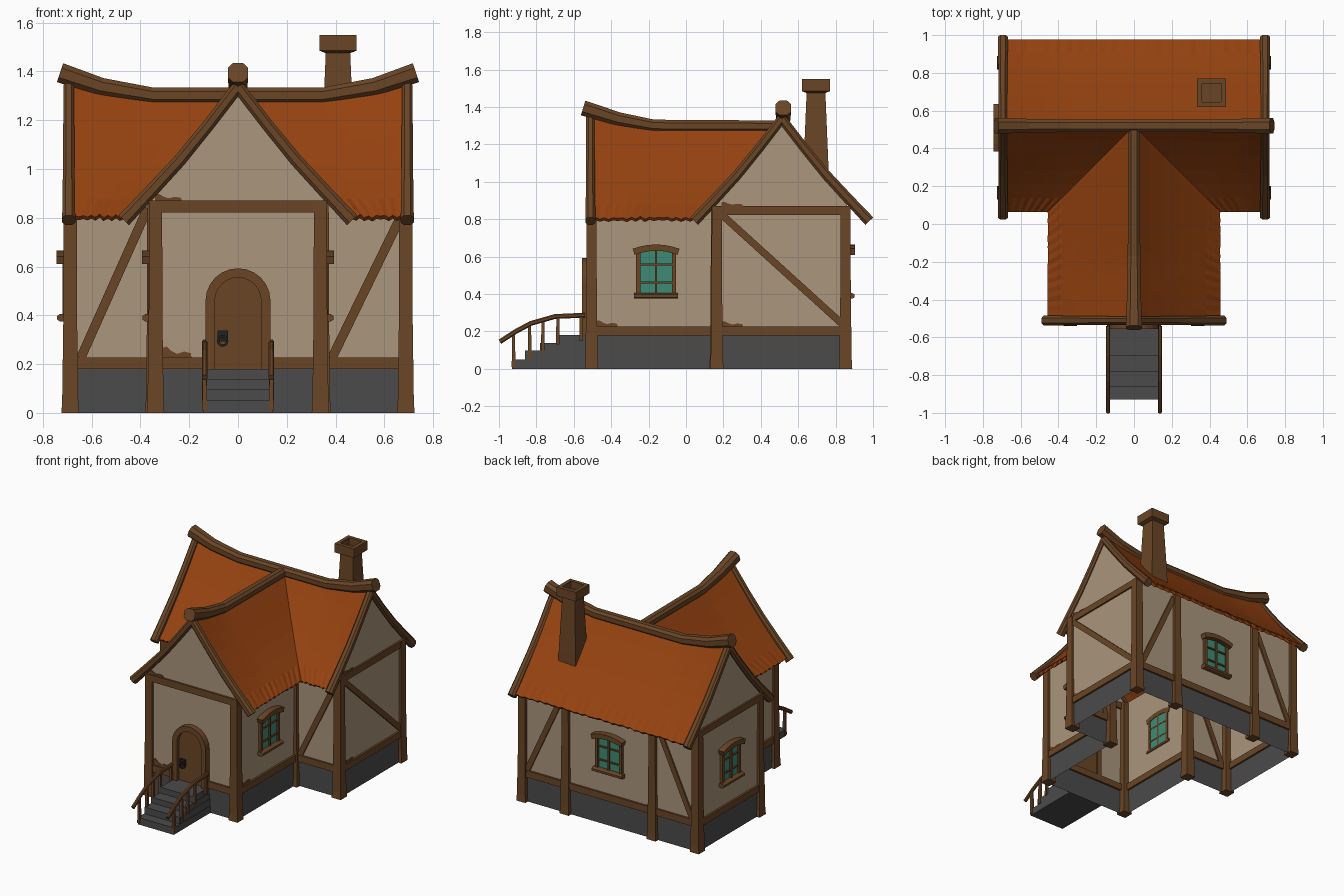
import bpy, bmesh, math, random
from mathutils import Vector as V

if "Cube" in bpy.data.objects:
    bpy.data.objects.remove(bpy.data.objects["Cube"])

random.seed(4)

def material(name, c):
    m = bpy.data.materials.new(name)
    m.diffuse_color = (*c, 1)
    m.use_nodes = True
    m.node_tree.nodes["Principled BSDF"].inputs["Base Color"].default_value = m.diffuse_color
    return m

WOOD = material("brown wood", (0.143, 0.060, 0.019))
WALL = material("beige plaster", (0.404, 0.305, 0.200))
ROOF = material("orange roof", (0.300, 0.054, 0.005))
STONE = material("grey stone", (0.070, 0.070, 0.070))
GLASS = material("green glass", (0.048, 0.260, 0.180))
METAL = material("dark metal", (0.015, 0.015, 0.016))

def mesh(name, verts, faces, mat, fix=True, smooth=False):
    bm = bmesh.new()
    vs = [bm.verts.new(v) for v in verts]
    for f in faces:
        bm.faces.new([vs[i] for i in f])
    if fix:
        bmesh.ops.recalc_face_normals(bm, faces=bm.faces)
    me = bpy.data.meshes.new(name)
    bm.to_mesh(me)
    bm.free()
    me.materials.append(mat)
    ob = bpy.data.objects.new(name, me)
    bpy.context.collection.objects.link(ob)
    return ob

def rings(name, loops, mat):
    """Skin a list of equal vertex loops and cap both ends."""
    n = len(loops[0])
    faces = [(r*n+i, r*n+(i+1) % n, (r+1)*n+(i+1) % n, (r+1)*n+i)
             for r in range(len(loops)-1) for i in range(n)]
    faces += [tuple(range(n)), tuple((len(loops)-1)*n+i for i in range(n))]
    return mesh(name, [v for l in loops for v in l], faces, mat)

SQUARE = [(-1, -1), (1, -1), (1, 1), (-1, 1)]
ROUND = [(-1, -.5), (-.5, -1), (.5, -1), (1, -.5), (1, .5), (.5, 1), (-.5, 1), (-1, .5)]

def sweep(name, pts, w, h, out, mat=WOOD, shape=SQUARE, scales=None):
    """Timber along a path; h is the half size along 'out', w across it."""
    pts = [V(p) for p in pts]
    loops = []
    for i, p in enumerate(pts):
        t = (pts[min(i+1, len(pts)-1)] - pts[max(i-1, 0)]).normalized()
        side = t.cross(V(out)).normalized()
        up = side.cross(t)
        k = scales[i] if scales else 1
        loops.append([p + side*a*w*k + up*b*h*k for a, b in shape])
    return rings(name, loops, mat)

def stack(name, x, y, levels, mat=WOOD):
    """Square column from (z, half width) levels."""
    return rings(name, [[V((x+a*r, y+b*r, z)) for a, b in SQUARE] for z, r in levels], mat)

def plate(name, pts, depth, mat):
    d = V(depth)
    return rings(name, [[V(p) for p in pts], [V(p)+d for p in pts]], mat)

# Walls and stone base follow a T-shaped plan, open below
PLAN = [(-.35, -.515), (.35, -.515), (.35, .155), (.70, .155),
        (.70, .86), (-.70, .86), (-.70, .155), (-.35, .155)]
def wall_band(name, z0, z1, mat):
    n = len(PLAN)
    mesh(name, [(x, y, z) for z in (z0, z1) for x, y in PLAN],
         [(i, (i+1) % n, n+(i+1) % n, n+i) for i in range(n)], mat, False)
wall_band("stone_base", 0, .18, STONE)
wall_band("plaster_walls", .18, .875, WALL)

for i, a in enumerate(PLAN):
    b = PLAN[(i+1) % len(PLAN)]
    out = V((b[1]-a[1], a[0]-b[0], 0)).normalized()
    sweep("sill_beam", [(*a, .203), (*b, .203)], .024, .014, out)

# Posts, flared at the foot
for s in (-1, 1):
    for x, y in [(.338, -.505), (.345, .16), (.688, .165), (.688, .853), (.345, .853)]:
        stack("post", s*x, y, [(0, .036), (.05, .033), (.4, .028), (.87, .027)])

# Roof shape shared by panels, gables and rakes
RY, HALF = .52, .45
def lift(t):
    return max(0, t)**1.3
def main_t(x):
    return (abs(x)-.35)/.38
def wing_t(y):
    return (-.17-y)/.38
def roof_z(s, t):
    return .80 + s*(.487 + .062*lift(t)) - .10*s*(1-s)

def panel(name, f, n, m=6):
    vs = []
    for i in range(n+1):
        for j in range(m+1):
            v = V(f(i/n, j/m))
            if j == 0:
                v.z += random.uniform(-.004, .004) + (.004 if i % 2 else -.004)
            vs.append(v)
    k = m+1
    ob = mesh(name, vs, [(i*k+j, i*k+k+j, i*k+k+j+1, i*k+j+1)
                         for i in range(n) for j in range(m)], ROOF)
    mod = ob.modifiers.new("thickness", "SOLIDIFY")
    mod.thickness, mod.offset = .02, 0

def back(u, s):
    x = -.685 + 1.37*u
    return x, RY + HALF*(1-s), roof_z(s, main_t(x))
panel("back_roof", back, 46)
for sg in (-1, 1):
    def front(u, s):
        x = .685 + (HALF*(1-s) - .685)*u
        return sg*x, RY - HALF*(1-s), roof_z(s, main_t(x))
    def wing(u, s):
        y = -.51 + (RY - HALF*(1-s) + .51)*u
        return sg*HALF*(1-s), y, roof_z(s, wing_t(y))
    panel("front_roof", front, 14)
    panel("wing_roof", wing, 24)

# Gable walls, tie beams and rake timbers
def gable(name, place, t, half):
    s0 = 1 - half/HALF
    prof = [(half*(1-i/6), roof_z(s0+(1-s0)*i/6, t)-.008) for i in range(7)]
    pts = [(-half, .85)] + [(-o, z) for o, z in prof] + [(o, z) for o, z in prof[-2::-1]] + [(half, .85)]
    mesh(name+"_gable", [place(o, z, 0) for o, z in pts], [tuple(range(len(pts)))], WALL)
    n = place(0, 0, 1) - place(0, 0, 0)
    sweep(name+"_tie_beam", [place(-half, .846, 0), place(half, .846, 0)], .024, .014, n)
    for sg in (-1, 1):
        path = [place(sg*o, z, -.004) for o, z in
                [(0, 1.338), (.12, 1.182), (.24, 1.035), (.36, .905), (.468, .79)]]
        sweep(name+"_rake", path, .027, .025, n, WOOD, ROUND, [.9, .9, .95, 1, 1.08])
gable("wing", lambda o, z, d: V((o, -.515-d, z)), .9, .35)
for sg in (-1, 1):
    gable("main", lambda o, z, d: V((sg*(.698+d), RY-.008+o, z)), .9, .35)

# Sagging ridge timbers
ridge = [(-.73, 1.395), (-.56, 1.338), (-.35, 1.302)]
rk = [1.2, 1.05, .95]
sweep("main_ridge", [(x, RY, z) for x, z in ridge] + [(-x, RY, z) for x, z in ridge[::-1]],
      .035, .034, (0, 0, 1), WOOD, ROUND, rk + rk[::-1])
sweep("wing_ridge", [(0, y, z) for y, z in [(-.55, 1.395), (-.36, 1.336), (-.17, 1.300), (RY, 1.297)]],
      .035, .034, (0, 0, 1), WOOD, ROUND, rk + [.9])

# Diagonal braces
F, B = (0, -1, 0), (0, 1, 0)
for a, b, n in [((-.645, .155, .225), (-.37, .155, .84), F), ((.385, .155, .225), (.675, .155, .82), F),
                ((.655, .86, .225), (.37, .86, .84), B), ((-.655, .86, .225), (-.37, .86, .84), B),
                ((.70, .185, .83), (.70, .835, .24), (1, 0, 0))]:
    sweep("brace", [a, b], .019, .011, n)

# Chimney with hollow cap
stack("chimney_shaft", .41, .695, [(.95, .070), (1.1, .066), (1.48, .050)])
stack("chimney_cap", .41, .695, [(1.475, .05), (1.485, .076), (1.55, .076), (1.55, .05), (1.50, .05)])

# Windows: c is the wall point, t runs along the wall, n points out
def window(c, t, n):
    c, t, n = V(c), V(t), V(n)
    P = lambda u, z, o=0: c + t*u + n*o + V((0, 0, z))
    arch = lambda u: .652 - .022*(u/.12)**2
    us = [-.09, -.045, 0, .045, .09]
    plate("window_glass", [P(-.09, .40), P(.09, .40)] + [P(u, arch(u)-.005) for u in us[::-1]], n*.008, GLASS)
    for u, w in [(-.095, .011), (0, .006), (.095, .011)]:
        sweep("window_upright", [P(u, .395, .008), P(u, arch(u), .008)], w, .012, n)
    for z in (.462, .558):
        sweep("window_bar", [P(-.09, z, .008), P(.09, z, .008)], .005, .01, n)
    sweep("window_lintel", [P(u, arch(u)-.004, .02) for u in [-.12, -.08, -.04, 0, .04, .08, .12]],
          .017, .024, n)
    sweep("window_sill", [P(-.118, .39, .018), P(.118, .39, .018)], .015, .024, n, WOOD, ROUND)
for s in (-1, 1):
    window((s*.35, -.16, 0), (0, 1, 0), (s, 0, 0))
window((-.70, .51, 0), (0, 1, 0), (-1, 0, 0))
window((0, .86, 0), (1, 0, 0), B)

# Arched door with frame and ring handle
def arch_path(r, y):
    return ([(r, y, .18), (r, y, .32)] +
            [(r*math.cos(i*math.pi/12), y, .46 + r*math.sin(i*math.pi/12)) for i in range(13)] +
            [(-r, y, .32), (-r, y, .18)])
sweep("door_frame", arch_path(.114, -.53), .019, .026, F)
plate("door", arch_path(.1, -.513), (0, -.018, 0), WOOD)
sweep("handle_plate", [(-.063, -.533, .292), (-.063, -.533, .338)], .022, .007, F, METAL)
ring = [(-.063+.019*math.cos(i*math.pi/6), -.543, .295+.019*math.sin(i*math.pi/6)) for i in range(13)]
sweep("handle_ring", ring, .005, .005, F, METAL)

# Stone steps
z0 = 0
for y, z1, w in [(-.93, .05, .142), (-.86, .098, .139), (-.78, .138, .134), (-.695, .18, .129)]:
    ob = rings("step", [[V((a*w, y if b < 0 else -.515, z)) for a, b in SQUARE] for z in (z0, z1)], STONE)
    z0 = z1

# Handrails and balusters
RAIL = [(-.995, .145), (-.91, .20), (-.83, .243), (-.70, .280), (-.54, .287)]
for s in (-1, 1):
    sweep("handrail", [(s*.137, y, z) for y, z in RAIL], .011, .013, (0, 0, 1), WOOD, ROUND)
    for y, a, b in [(-.922, .01, .19), (-.836, .05, .24), (-.765, .09, .262), (-.685, .13, .28), (-.56, .15, .285)]:
        stack("baluster", s*.137, y, [(a, .010), (b, .008)])

# Patches of bare wood where plaster has chipped
def chip(c, t, n, w, h):
    c, t, n = V(c), V(t), V(n)
    prof = [(0, 0), (1, 0), (.97, .45), (.75, .6), (.5, .4), (.3, .65), (.15, 1), (0, .9)]
    plate("plaster_chip", [c + t*u*w + V((0, 0, v*h)) for u, v in prof], n*.005, WOOD)
chip((-.31, -.515, .222), (1, 0, 0), F, .12, .05)
chip((-.34, -.515, .868), (1, 0, 0), F, .11, .03)
for y, z, h in [(-.48, .225, .035), (.19, .225, .03), (.19, .868, .025)]:
    chip((.35 if y < 0 else .70, y, z), (0, 1, 0), (1, 0, 0), .115, h)
